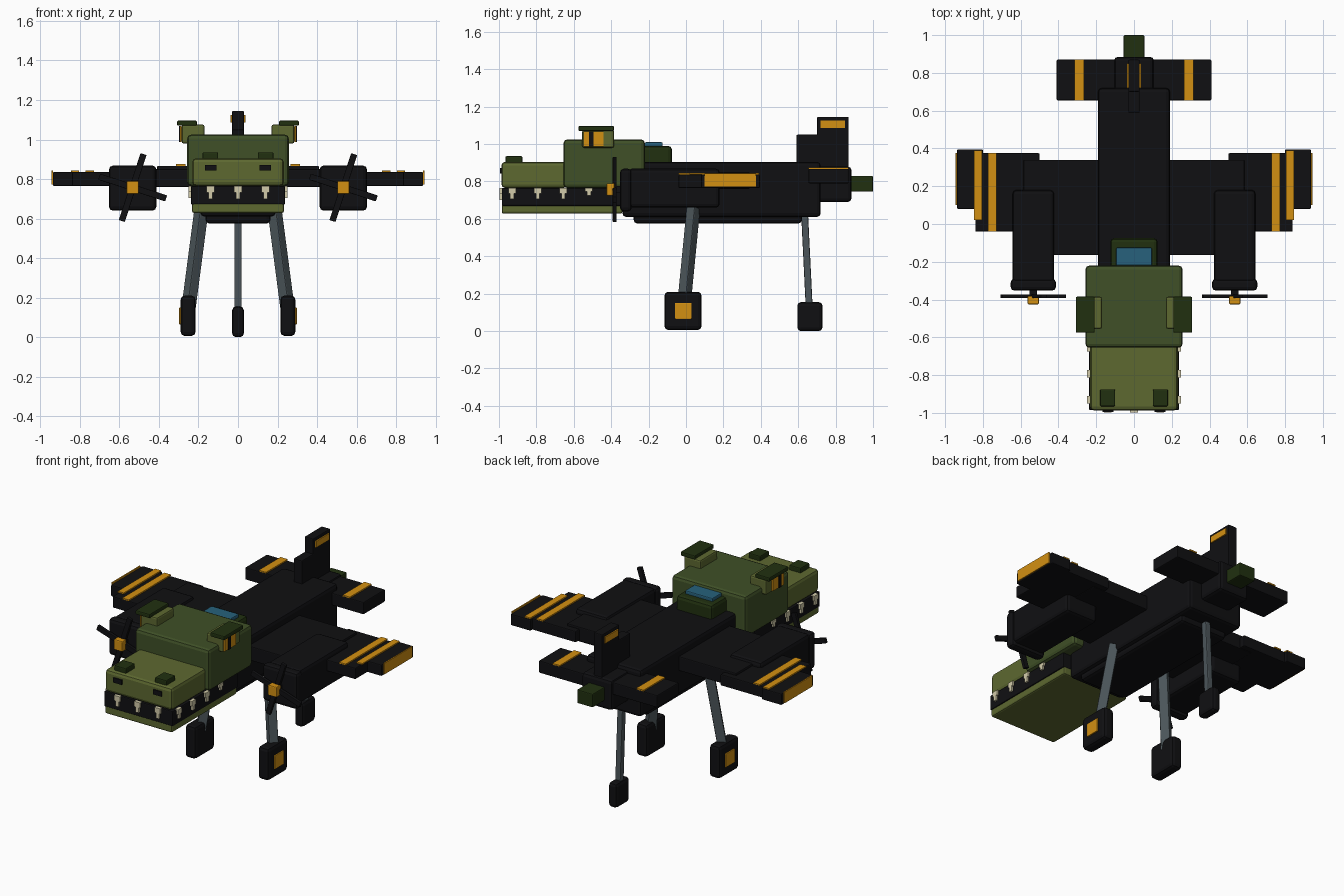
import bpy
import bmesh
from math import radians
from mathutils import Vector

default_cube = bpy.data.objects.get("Cube")
if default_cube:
    bpy.data.objects.remove(default_cube, do_unlink=True)

SOFT, CRISP, THIN = .02, .006, .008


def material(name, red, green, blue):
    mat = bpy.data.materials.new(name)
    mat.use_nodes = True
    mat.diffuse_color = (red, green, blue, 1)
    shader = mat.node_tree.nodes["Principled BSDF"]
    shader.inputs["Base Color"].default_value = mat.diffuse_color
    shader.inputs["Roughness"].default_value = .8
    return mat


BLACK = material("matte black", red=.005, green=.005, blue=.006)
OLIVE = material("light olive", red=.11, green=.14, blue=.03)
GREEN = material("mid green", red=.05, green=.08, blue=.02)
DARK = material("dark green", red=.015, green=.03, blue=.005)
AMBER = material("amber", red=.65, green=.28, blue=.006)
GLASS = material("blue glass", red=.02, green=.12, blue=.2)
STEEL = material("steel grey", red=.07, green=.09, blue=.1)
IVORY = material("ivory", red=.65, green=.6, blue=.4)


def block(name, mat, low, high, bevel=0):
    """Box between two corners, with optional rounded edges."""
    low, high = Vector(low), Vector(high)
    bm = bmesh.new()
    bmesh.ops.create_cube(bm, size=1)
    for vert in bm.verts:
        vert.co = (low + high) / 2 + vert.co * (high - low)
    mesh = bpy.data.meshes.new(name)
    bm.to_mesh(mesh)
    bm.free()
    mesh.materials.append(mat)
    obj = bpy.data.objects.new(name, mesh)
    bpy.context.collection.objects.link(obj)
    if bevel:
        modifier = obj.modifiers.new("rounded edges", "BEVEL")
        modifier.width = bevel
        modifier.segments = 2
    return obj


class Part:
    """Central box, or a mirrored pair when inner is given; keeps its bounds."""

    def __init__(self, name, mat, *, inner=None, outer, front, back, bottom, top, bevel=0):
        self.inner, self.outer = inner, outer
        self.front, self.back = front, back
        self.bottom, self.top = bottom, top
        if inner is None:
            block(name, mat, (-outer, front, bottom), (outer, back, top), bevel)
        else:
            block("left_" + name, mat, (inner, front, bottom), (outer, back, top), bevel)
            block("right_" + name, mat, (-outer, front, bottom), (-inner, back, top), bevel)


def top_stripe(name, panel, centre, width):
    """Thin painted band running along the top of a panel."""
    Part(name, AMBER, inner=centre - width / 2, outer=centre + width / 2,
         front=panel.front, back=panel.back, bottom=panel.top, top=panel.top + THIN)


def strut(name, top, bottom, width):
    top, bottom = Vector(top), Vector(bottom)
    axis = top - bottom
    corner = Vector((width, width, axis.length)) / 2
    obj = block(name, STEEL, -corner, corner, bevel=CRISP)
    obj.location = (top + bottom) / 2
    obj.rotation_euler = axis.to_track_quat("Z", "Y").to_euler()


def tooth(name, x, y, top, length, depth, across):
    """Wide root over a narrow point; across is the axis the tooth spreads along."""
    for piece, spread, start, end in (("root", SOFT, 0, .5), ("point", SOFT / 2, .4, 1)):
        half = Vector((depth, depth, 0))
        half[across] = spread
        block(f"{name}_{piece}", IVORY, Vector((x, y, top - length * end)) - half,
              Vector((x, y, top - length * start)) + half)


# Fuselage and tail
fuselage = Part("fuselage", BLACK, outer=.19, front=-.34, back=.72, bottom=.61, top=.905, bevel=SOFT)
Part("belly", BLACK, outer=.165, front=-.28, back=.62, bottom=.575, top=.65, bevel=SOFT)
tail = Part("tail_block", BLACK, outer=.105, front=.6, back=.885, bottom=.69, top=.88, bevel=SOFT)
Part("tail_tip", DARK, outer=.055, front=tail.back - SOFT, back=1, bottom=.745, top=.83, bevel=CRISP)
fin = Part("fin_lower", BLACK, outer=.03, front=.59, back=.87, bottom=tail.top - SOFT, top=1.05, bevel=CRISP)
fin_tip = Part("fin_upper", BLACK, outer=fin.outer, front=.7, back=fin.back,
               bottom=fin.top - SOFT, top=1.145, bevel=CRISP)
Part("fin_stripe", AMBER, inner=fin.outer, outer=fin.outer + THIN, front=fin_tip.front + SOFT,
     back=fin_tip.back - SOFT, bottom=fin_tip.top - .06, top=fin_tip.top - SOFT)
tailplane = Part("tailplane", BLACK, outer=.41, front=.655, back=fin.back, bottom=.79, top=.867, bevel=CRISP)
top_stripe("tailplane_stripe", tailplane, centre=.29, width=.05)

# Wings, stepping back and thinner toward the tips
Part("wing_centre", BLACK, outer=.585, front=-.165, back=.34, bottom=.76, top=.85, bevel=CRISP)
wing = Part("wing_middle", BLACK, inner=.5, outer=.84, front=-.04, back=.375,
            bottom=.765, top=.836, bevel=CRISP)
tip = Part("wing_tip", BLACK, inner=.8, outer=.937, front=.08, back=.395,
           bottom=wing.bottom, top=wing.top, bevel=CRISP)
top_stripe("inner_wing_stripe", wing, centre=.75, width=.045)
Part("outer_wing_stripe", AMBER, inner=wing.outer - .035, outer=wing.outer + CRISP, front=SOFT,
     back=tip.back - CRISP, bottom=wing.top, top=wing.top + THIN)
Part("wing_tip_plate", AMBER, inner=tip.outer, outer=tip.outer + THIN, front=tip.front + SOFT,
     back=tip.back - SOFT, bottom=tip.bottom + THIN, top=tip.top + CRISP)

# Engines with four-bladed propellers
axle_x, axle_y, axle_z = .533, -.382, .757
nacelle = Part("nacelle", BLACK, inner=axle_x - .11, outer=axle_x + .11, front=-.31, back=.18,
               bottom=.66, top=.868, bevel=SOFT)
cowling = Part("cowling", BLACK, inner=axle_x - .12, outer=axle_x + .12, front=-.353,
               back=nacelle.front + SOFT, bottom=nacelle.bottom - SOFT, top=nacelle.top, bevel=SOFT)
Part("propeller_shaft", BLACK, inner=axle_x - SOFT, outer=axle_x + SOFT, front=axle_y,
     back=cowling.front, bottom=axle_z - SOFT, top=axle_z + SOFT)
Part("spinner", AMBER, inner=axle_x - .03, outer=axle_x + .03, front=axle_y - .043,
     back=axle_y, bottom=axle_z - .033, top=axle_z + .033, bevel=CRISP)
for side, hub_x in (("left", axle_x), ("right", -axle_x)):
    for number in range(4):
        blade = block(f"{side}_propeller_blade_{number}", BLACK,
                      (-.016, -.01, 0), (.016, .01, .178), bevel=CRISP / 2)
        blade.location = (hub_x, axle_y, axle_z)
        blade.rotation_euler.y = radians(18 + 90 * number)

# Head and jaws
lip = .765
head = Part("head", GREEN, outer=.257, front=-.655, back=-.22, bottom=lip, top=1.025, bevel=SOFT)
snout = Part("snout", OLIVE, outer=.232, front=-.987, back=head.front + SOFT,
             bottom=lip, top=.905, bevel=SOFT)
mouth = Part("mouth", BLACK, outer=.238, front=-.985, back=fuselage.front,
             bottom=.67, top=lip, bevel=CRISP)
Part("lower_jaw", OLIVE, outer=snout.outer, front=mouth.front, back=mouth.back,
     bottom=.628, top=mouth.bottom + SOFT / 2, bevel=SOFT / 2)
Part("nostril_ridge", DARK, inner=.1, outer=.18, front=-.965, back=-.875,
     bottom=snout.top - SOFT, top=snout.top + .03, bevel=CRISP)
Part("nostril", BLACK, inner=.108, outer=.167, front=snout.front - THIN, back=snout.front,
     bottom=.842, top=.872)

# Eyes set on the upper corners of the head
socket = Part("eye_socket", OLIVE, inner=.17, outer=.285, front=-.555, back=-.385,
              bottom=.98, top=1.076, bevel=SOFT / 2)
eye = Part("eye", AMBER, inner=socket.outer, outer=socket.outer + THIN, front=socket.front + CRISP,
           back=-.44, bottom=socket.bottom + THIN, top=socket.top - THIN)
Part("pupil", BLACK, inner=eye.outer, outer=eye.outer + CRISP, front=eye.front + .03,
     back=eye.front + .055, bottom=eye.bottom, top=eye.top)
Part("brow", DARK, inner=.208, outer=.308, front=socket.front - SOFT, back=socket.back,
     bottom=socket.top - CRISP, top=socket.top + SOFT, bevel=CRISP)

# Cockpit
canopy = Part("cockpit_base", DARK, outer=.125, front=head.back - SOFT, back=-.075,
              bottom=fuselage.top - SOFT, top=.99, bevel=SOFT)
Part("cockpit_glass", GLASS, outer=.095, front=head.back, back=-.125,
     bottom=canopy.top - THIN, top=canopy.top + SOFT, bevel=CRISP)

# Teeth along the front and both sides of the upper lip
for number in range(3):
    tooth(f"front_tooth_{number}", x=.14 * (number - 1), y=mouth.front, top=lip,
          length=.065, depth=.012, across=0)
for number in range(4):
    for side, sign in (("left", 1), ("right", -1)):
        tooth(f"{side}_side_tooth_{number}", x=sign * mouth.outer, y=.137 * number - .93, top=lip,
              length=.04 if number == 3 else .06, depth=.012, across=1)

# Landing gear
wheel = Part("main_wheel", BLACK, inner=.215, outer=.29, front=-.115, back=.083,
             bottom=CRISP, top=.21, bevel=SOFT)
Part("wheel_hub", AMBER, inner=wheel.outer - THIN, outer=wheel.outer + THIN, front=-.06, back=.03,
     bottom=.065, top=.15, bevel=CRISP / 2)
Part("tail_wheel", BLACK, outer=.03, front=.595, back=.73, bottom=0, top=.155, bevel=SOFT)
for side, sign in (("left", 1), ("right", -1)):
    strut(side + "_main_strut", top=(sign * .183, .04, .66), bottom=(sign * .25, -.01, .15), width=.055)
strut("tail_strut", top=(0, .634, .63), bottom=(0, .66, .1), width=.037)
